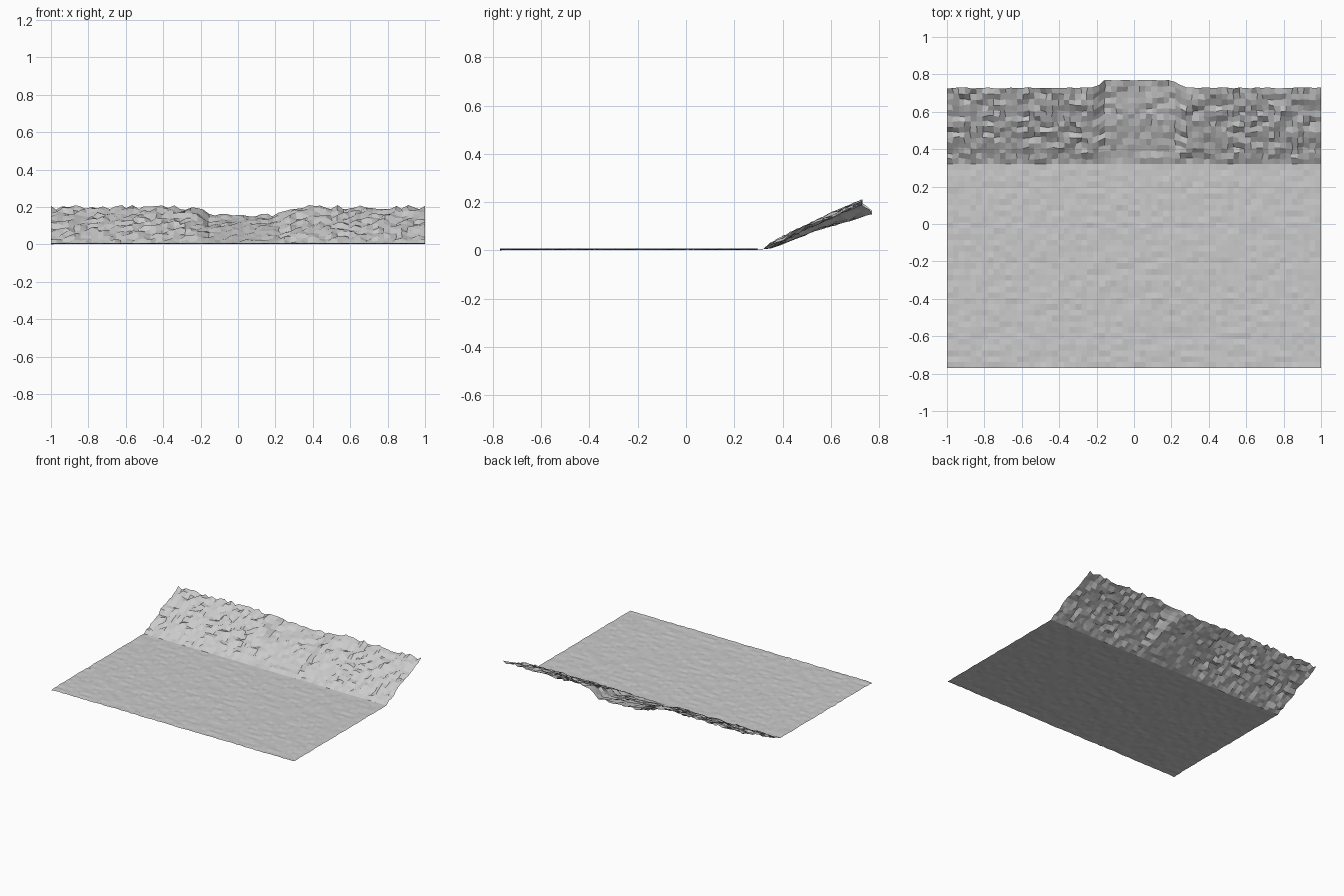
import bpy, bmesh, random
from mathutils import Vector

if "Cube" in bpy.data.objects:
    bpy.data.objects.remove(bpy.data.objects["Cube"])

random.seed(7)
COLS = 64
FRONT, FOOT = -0.77, 0.32


def sheet(name, rows, point):
    """Flat-shaded grid; point(u, v) maps 0..1 parameters to a position."""
    bm = bmesh.new()
    grid = [[bm.verts.new(point(c / COLS, r / rows)) for c in range(COLS + 1)]
            for r in range(rows + 1)]
    for r in range(rows):
        for c in range(COLS):
            bm.faces.new((grid[r][c], grid[r][c + 1],
                          grid[r + 1][c + 1], grid[r + 1][c]))
    mesh = bpy.data.meshes.new(name)
    bm.to_mesh(mesh)
    bm.free()
    obj = bpy.data.objects.new(name, mesh)
    bpy.context.collection.objects.link(obj)
    return obj


def along(profile, v):
    """Point on a (y, z) polyline with evenly spaced parameters."""
    t = v * (len(profile) - 1)
    i = min(int(t), len(profile) - 2)
    return Vector(profile[i]).lerp(Vector(profile[i + 1]), t - i)


# Flat ground with slight ripples, level along the cliff foot
def ground_point(u, v):
    z = 0.005 if v == 1 else random.uniform(0.002, 0.008)
    if v == 0 and u == 0:
        z = 0.0
    return (2 * u - 1, FRONT + (FOOT - FRONT) * v, z)


sheet("ground", 35, ground_point)

# Rocky slope: a steeper bank either side of a shallower central section
BANK = [(0.32, 0.005), (0.42, 0.058), (0.52, 0.105), (0.62, 0.153), (0.728, 0.198)]
CENTRE = [(0.32, 0.005), (0.44, 0.048), (0.56, 0.095), (0.66, 0.123), (0.768, 0.157)]


def slope_point(u, v):
    x = 2 * u - 1
    if x < 0:
        w = (x + 0.205) / 0.045
    else:
        w = (0.27 - x) / 0.06
    w = max(0.0, min(1.0, w))
    p = along(BANK, v).lerp(along(CENTRE, v), w)
    if v > 0:
        amount = 1 - 0.35 * w
        dx = 0 if u in (0, 1) else random.uniform(-0.005, 0.005)
        dy = random.uniform(-0.006, 0.006) * amount
        dz = random.uniform(-0.013, 0.013) * amount
        if v == 1:
            dy *= 0.6
        return (x + dx, p.x + dy, max(0.004, p.y + dz))
    return (x, p.x, p.y)


sheet("rocky_slope", 14, slope_point)
